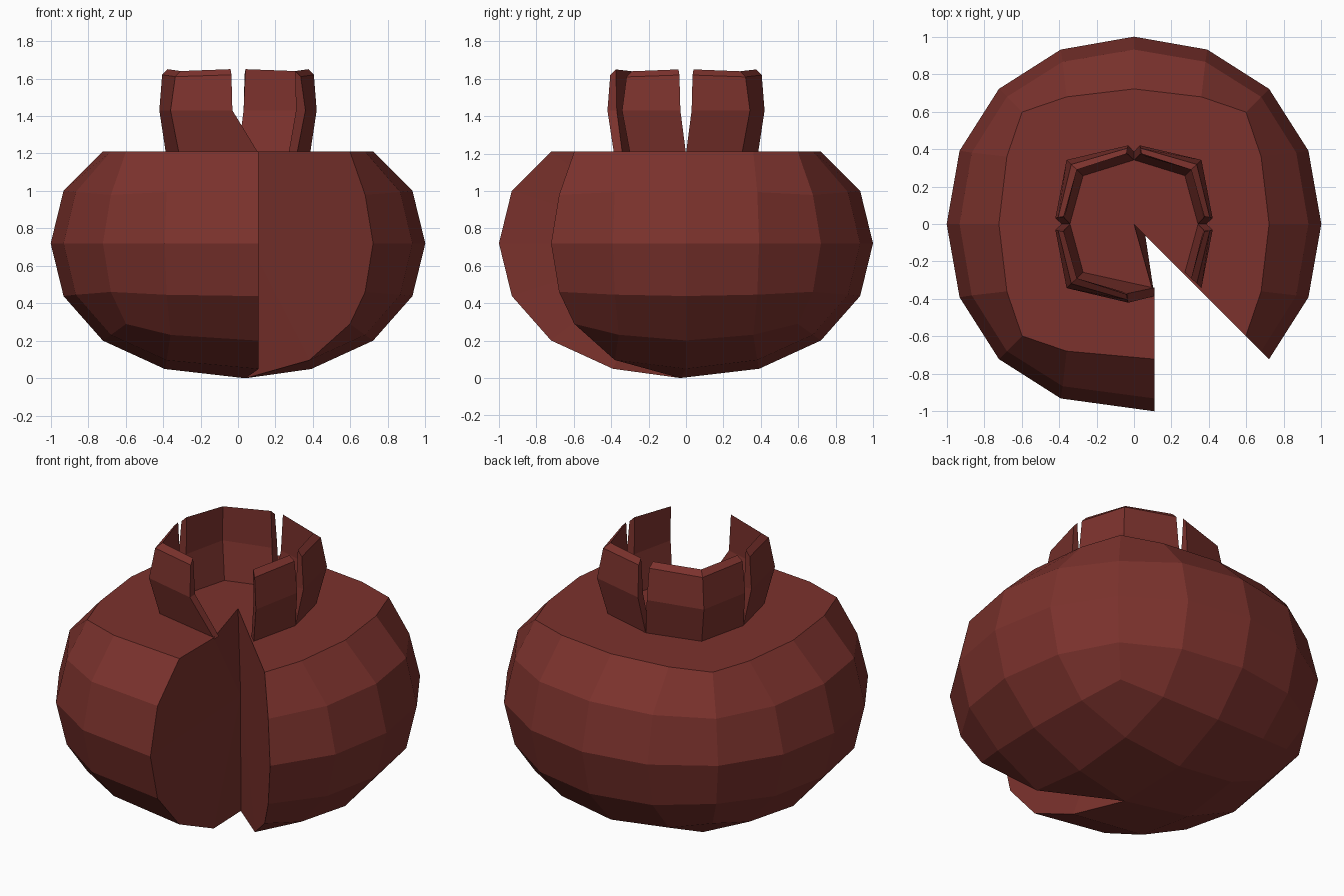
import bpy
from mathutils import Vector

if "Cube" in bpy.data.objects:
    bpy.data.objects.remove(bpy.data.objects["Cube"])

skin = bpy.data.materials.new("dark_red_skin")
skin.diffuse_color = (0.20, 0.032, 0.026, 1)
skin.use_nodes = True
skin.node_tree.nodes["Principled BSDF"].inputs["Base Color"].default_value = skin.diffuse_color


def make_object(name, verts, faces):
    mesh = bpy.data.meshes.new(name)
    mesh.from_pydata(verts, [], faces)
    mesh.materials.append(skin)
    obj = bpy.data.objects.new(name, mesh)
    bpy.context.collection.objects.link(obj)
    return obj


# Fruit body: rounded cube grid, flat top, wedge missing at the front right
def grid_point(p):
    twos = sum(abs(c) == 2 for c in p)
    ones = sum(abs(c) == 1 for c in p)
    step = 0.53 if twos == 2 else (0.44 if ones == 2 else 0.42)
    v = Vector([(0, step, 1)[abs(c)] * (1 if c > 0 else -1) for c in p]).normalized()
    v *= {1: 1.0 + 0.01 * ones, 2: 1.025 - 0.005 * (ones == 0), 3: 1.035}[twos]
    if twos == 2 and p[2] == 0 and ones == 0:
        v = v.normalized() * 1.02
    if twos == 1 and ones == 0:
        v.normalize()
    z = 1.21 if p[2] == 2 else 0.72 + 0.72 * v.z
    x, y = v.x, v.y
    if p[0] == 0 and p[1] < 0:
        x = 0.11                      # left lip of the wedge
    if p == (0, 0, -2):
        x, y = 0.04, -0.03
    return (x, y, z)


verts, faces, index = [], [], {}


def vid(p):
    if p not in index:
        index[p] = len(verts)
        verts.append(grid_point(p))
    return index[p]


def kept(p):
    x, y = p[0], p[1]
    return x <= 0 or y >= 0 or x >= -y


for axis in range(3):
    for side in (-2, 2):
        for a in range(-2, 2):
            for b in range(-2, 2):
                quad = []
                for u, w in ((a, b), (a + 1, b), (a + 1, b + 1), (a, b + 1)):
                    p = [0, 0, 0]
                    p[axis], p[(axis + 1) % 3], p[(axis + 2) % 3] = side, u, w
                    quad.append(tuple(p))
                if side < 0:
                    quad.reverse()
                mid = [sum(p[i] for p in quad) / 4 for i in range(3)]
                if mid[0] > 0 and mid[1] < 0:
                    if mid[0] < -mid[1] - 0.01:
                        continue
                    if abs(mid[0] + mid[1]) < 0.01:   # cell halved by the wedge
                        quad = [p for p in quad if p[0] >= -p[1]]
                faces.append([vid(p) for p in quad])

# Wedge walls fanned from a point inside the fruit
core = len(verts)
verts.append((0.06, -0.06, 0.72))
for d in (0, 1):
    rim = [(0, 0, -2), (d, -1, -2)] + [(2 * d, -2, k) for k in range(-2, 3)]
    rim += [(d, -1, 2), (0, 0, 2)]
    for p, q in zip(rim, rim[1:]):
        tri = [core, vid(p), vid(q)]
        faces.append(tri if d == 0 else tri[::-1])
make_object("fruit_body", verts, faces)


# Crown: lobes with a bend at the corner, split by V slits
# rows: axis radius, corner radius per axis, slit half width, height
ROWS = ((0.385, 0.315, 0.0, 1.20), (0.42, 0.36, 0.03, 1.43), (0.405, 0.335, 0.035, 1.62),
        (0.375, 0.305, 0.04, 1.65), (0.37, 0.31, 0.03, 1.43), (0.34, 0.27, 0.0, 1.20))


def crown_lobe(name, sx, sy, start=0, shift=0.0):
    pts = []
    for i, (r, c, s, z) in enumerate(ROWS):
        dx = shift if i in (0, 5) else 0
        pts.append([(sx * s + dx, sy * r, z), (sx * c, sy * c * 0.95, z - 0.01 * (i in (2, 3))),
                    (sx * r, sy * s, z)][start:])
    n, m = len(pts[0]), len(pts)
    fs = [[i * n + j, i * n + j + 1, (i + 1) % m * n + j + 1, (i + 1) % m * n + j]
          for i in range(m) for j in range(n - 1)]
    for j in (0, n - 1):              # lobe ends
        for a, b, c, d in ((0, 1, 4, 5), (1, 2, 3, 4)):
            q = [k * n + j for k in (a, b, c, d)]
            fs.append(q if j == 0 else q[::-1])
    if sx * sy > 0:
        fs = [f[::-1] for f in fs]
    make_object(name, [v for row in pts for v in row], fs)


crown_lobe("crown_back_right", 1, 1)
crown_lobe("crown_back_left", -1, 1)
crown_lobe("crown_front_left", -1, -1, shift=0.11)
crown_lobe("crown_front_right", 1, -1, start=1)
